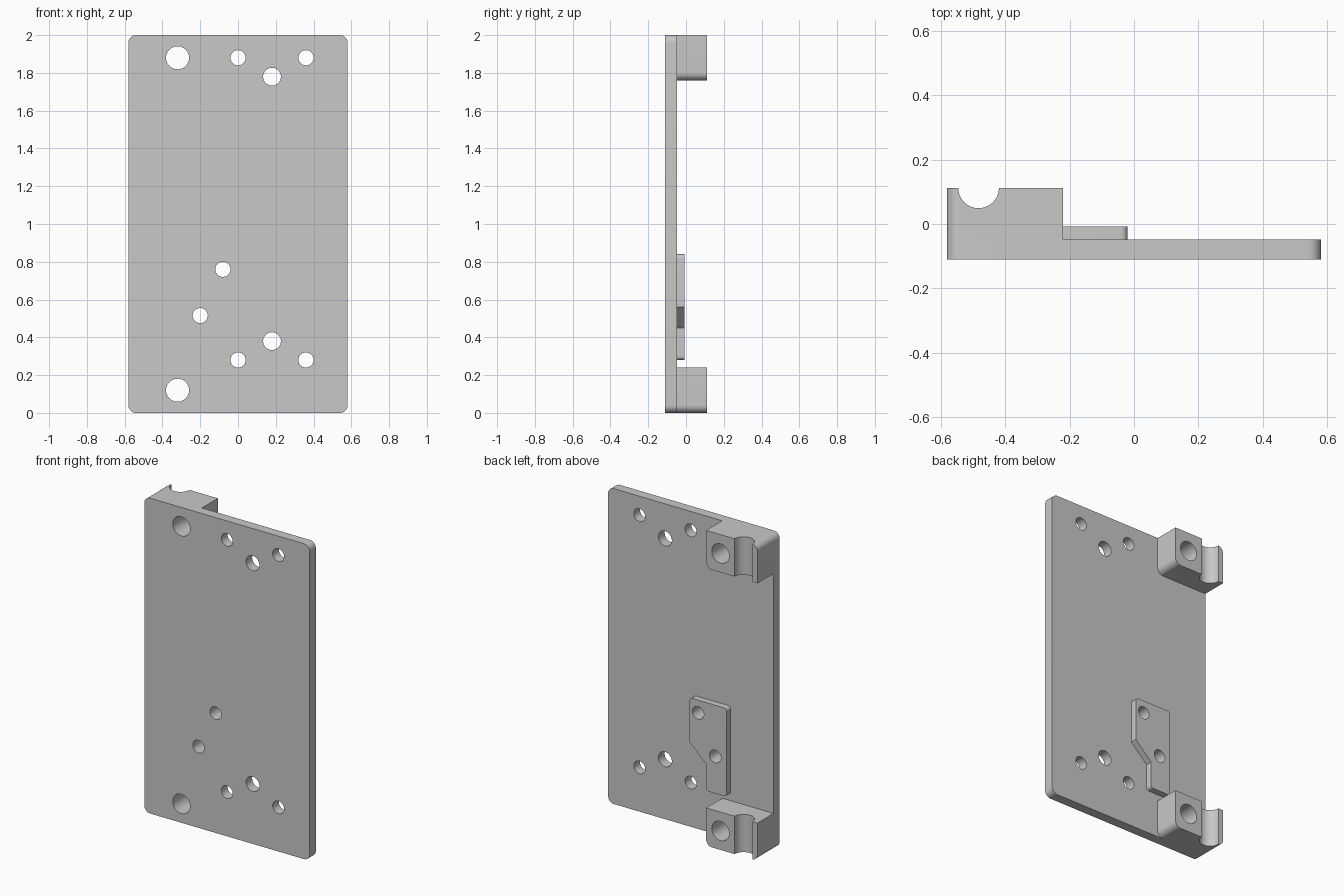
import bpy, bmesh, math
from mathutils import Vector, Matrix

if "Cube" in bpy.data.objects:
    bpy.data.objects.remove(bpy.data.objects["Cube"], do_unlink=True)

GREY = (0.58, 0.58, 0.58, 1)
mat = bpy.data.materials.new("plain grey")
mat.use_nodes = True
mat.diffuse_color = GREY
mat.node_tree.nodes["Principled BSDF"].inputs["Base Color"].default_value = GREY

FRONT, FACE, BACK, PAD = -0.11, -0.048, 0.112, -0.007


def make_object(name, bm):
    bmesh.ops.recalc_face_normals(bm, faces=bm.faces)
    mesh = bpy.data.meshes.new(name)
    bm.to_mesh(mesh)
    bm.free()
    ob = bpy.data.objects.new(name, mesh)
    bpy.context.collection.objects.link(ob)
    return ob


def rounded(corners, steps=8):
    """Outline from (x, z, radius) corners, with each corner filleted."""
    out = []
    for i, (x, z, r) in enumerate(corners):
        p = Vector((x, z))
        if r == 0:
            out.append(p)
            continue
        a = (Vector(corners[i - 1][:2]) - p).normalized()
        b = (Vector(corners[(i + 1) % len(corners)][:2]) - p).normalized()
        half = a.angle(b) / 2
        centre = p + (a + b).normalized() * r / math.sin(half)
        start = p + a * r / math.tan(half) - centre
        end = p + b * r / math.tan(half) - centre
        for k in range(steps + 1):
            out.append(centre + start.lerp(end, k / steps).normalized() * r)
    return out


def slab(name, corners, y0, y1):
    """Extrude an x-z outline along y."""
    bm = bmesh.new()
    face = bm.faces.new([bm.verts.new((p.x, y0, p.y)) for p in rounded(corners)])
    ext = bmesh.ops.extrude_face_region(bm, geom=[face])
    verts = [v for v in ext["geom"] if isinstance(v, bmesh.types.BMVert)]
    bmesh.ops.translate(bm, verts=verts, vec=(0, y1 - y0, 0))
    # Extruding keeps the starting face only when needed, so close any open end
    bmesh.ops.holes_fill(bm, edges=[e for e in bm.edges if e.is_boundary])
    ob = make_object(name, bm)
    ob.data.materials.append(mat)
    return ob


# Main plate
R = 0.04
plate = slab("plate", [(-0.58, 0, R), (0.58, 0, R), (0.58, 2, R), (-0.58, 2, R)], FRONT, FACE)

# Clamp blocks at the bottom and top of one side
blocks = [
    slab("lower_block", [(-0.58, 0, R), (-0.22, 0, R), (-0.22, 0.24, 0), (-0.58, 0.24, 0)], FACE, BACK),
    slab("upper_block", [(-0.58, 1.76, 0), (-0.22, 1.76, R), (-0.22, 2, 0), (-0.58, 2, R)], FACE, BACK),
]

# Raised stepped pad on the back
S = 0.02
pad = slab("raised_pad", [(-0.28, 0.28, S), (-0.135, 0.28, S), (-0.135, 0.45, 0),
                          (-0.02, 0.56, 0), (-0.02, 0.84, S), (-0.28, 0.84, S)], FACE, PAD)

# Cutter: bolt holes through everything and the rod groove in the blocks
small = [(0, 1.88), (0.36, 1.88), (0, 0.28), (0.36, 0.28), (-0.08, 0.76), (-0.2, 0.515)]
holes = [(x, z, 0.04) for x, z in small]
holes += [(0.18, z, 0.047) for z in (1.78, 0.38)]
holes += [(-0.32, z, 0.061) for z in (1.88, 0.12)]
bm = bmesh.new()


def add_rod(matrix, radius, depth):
    bmesh.ops.create_cone(bm, cap_ends=True, segments=48, radius1=radius,
                          radius2=radius, depth=depth, matrix=matrix)


for x, z, r in holes:
    add_rod(Matrix.Translation((x, 0, z)) @ Matrix.Rotation(math.pi / 2, 4, "X"), r, 0.6)
add_rod(Matrix.Translation((-0.482, BACK, 1)), 0.063, 3)
cutter = make_object("hole_cutter", bm)
cutter.hide_render = True

for ob in [plate, pad] + blocks:
    mod = ob.modifiers.new("holes", "BOOLEAN")
    mod.operation = "DIFFERENCE"
    mod.solver = "EXACT"
    mod.object = cutter
    bpy.ops.object.select_all(action="DESELECT")
    ob.select_set(True)
    bpy.context.view_layer.objects.active = ob
    bpy.ops.object.modifier_apply(modifier=mod.name)
    bpy.ops.object.shade_smooth_by_angle(angle=math.radians(30))

bpy.data.objects.remove(cutter, do_unlink=True)
